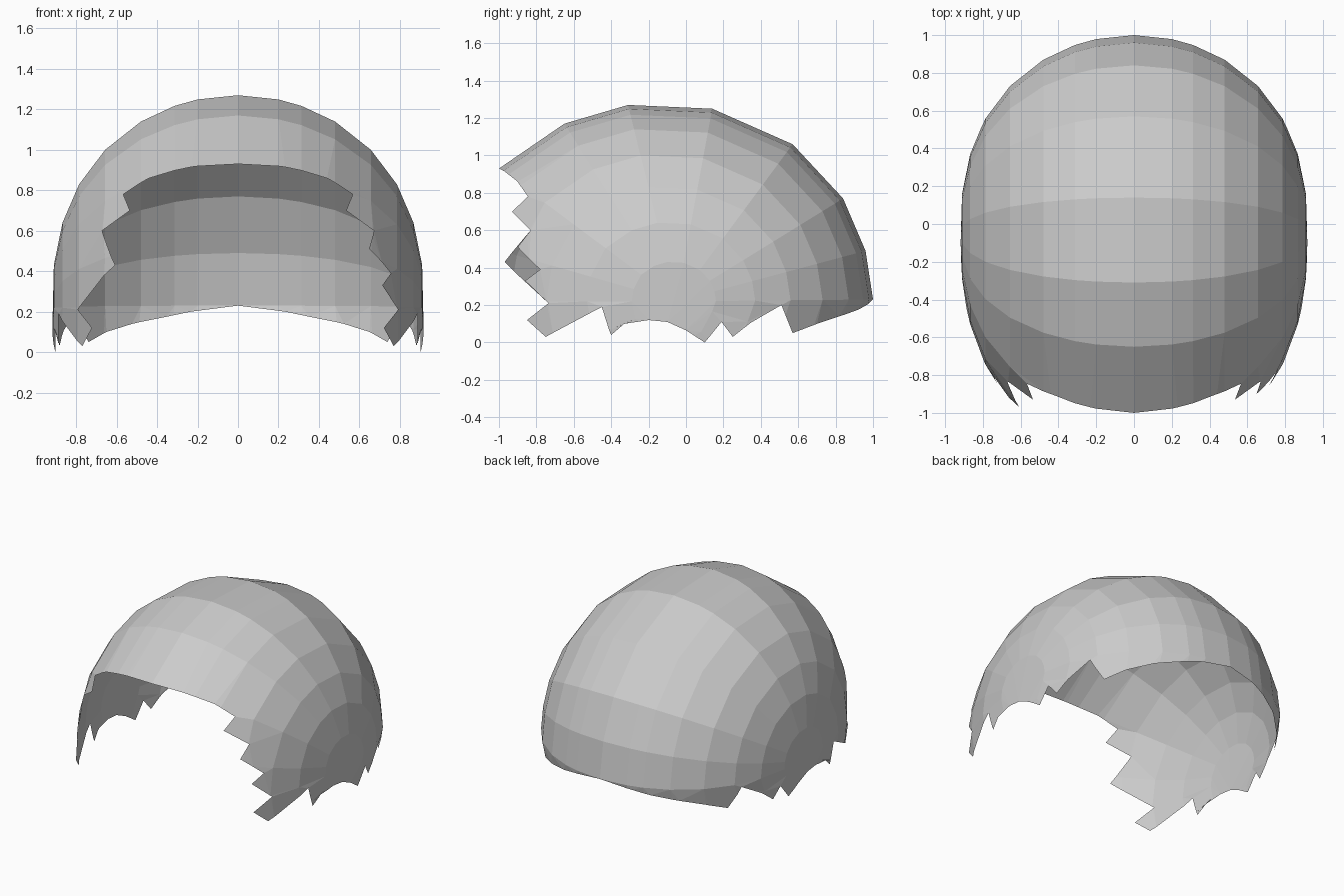
import bpy, bmesh
from math import atan2, hypot, sin, cos, asin, pi
from mathutils import Vector
from mathutils.geometry import delaunay_2d_cdt

if "Cube" in bpy.data.objects:
    bpy.data.objects.remove(bpy.data.objects["Cube"])

CY, CZ, HALF_W = -0.05, 0.22, 0.92   # side pole of the shell and its half width

# Centre-line profile (y, z) from nape over the crown to the forehead
profile = [(1.0, 0.23), (0.96, 0.49), (0.84, 0.77), (0.57, 1.06), (0.14, 1.25),
           (-0.31, 1.27), (-0.65, 1.17), (-1.0, 0.93)]
# Continuation of the profile under the shell, only guides the curvature
ghost = [(-1.2, 0.55), (-1.25, 0.22), (-1.15, -0.25), (-0.6, -0.75),
         (0.0, -0.88), (0.6, -0.6), (0.9, -0.05)]
# Ragged lower edge seen from the side, front to back
front = [(-0.97, 0.915), (-0.90, 0.86), (-0.845, 0.78), (-0.93, 0.70), (-0.83, 0.60)]
temple = {1: [(-0.90, 0.51), (-0.78, 0.39), (-0.86, 0.33)], -1: [(-0.97, 0.43)]}
lower = [(-0.735, 0.21), (-0.85, 0.12), (-0.75, 0.03), (-0.45, 0.19), (-0.40, 0.04),
         (-0.33, 0.10), (-0.20, 0.12), (-0.10, 0.11), (0.0, 0.065), (0.10, 0.0),
         (0.19, 0.11), (0.25, 0.03), (0.51, 0.20), (0.57, 0.05), (0.70, 0.10),
         (0.82, 0.14), (0.92, 0.175), (0.965, 0.20)]
rings = [0.2, 0.4, 0.58, 0.743, 0.876, 0.95, 0.98, 1.0]


def polar(p):
    a = atan2(p[1] - CZ, p[0] - CY) % (2 * pi)
    return a, hypot(p[0] - CY, p[1] - CZ)


rays = sorted(polar(p) for p in profile + ghost)


def radius(a):
    """Distance from the pole to the profile at an angle."""
    a %= 2 * pi
    ext = [(rays[-1][0] - 2 * pi, rays[-1][1])] + rays + [(rays[0][0] + 2 * pi, rays[0][1])]
    for (a0, r0), (a1, r1) in zip(ext, ext[1:]):
        if a0 <= a <= a1:
            return r0 + (r1 - r0) * (a - a0) / (a1 - a0)
    return rays[0][1]


def disk(a, t):
    """Unwrap to a flat disk so the crown does not fold."""
    q = asin(min(t, 1.0)) * 2 / pi
    return Vector((q * cos(a), q * sin(a)))


def flatten(p):
    a, r = polar(p)
    return disk(a, r / radius(a))


def wrap(v, side):
    a = atan2(v.y, v.x)
    t = sin(min(v.length, 1.0) * pi / 2)
    x = HALF_W * max(0.0, 1 - t ** 2.4) ** 0.5
    r = t * radius(a)
    return (side * x, CY + r * cos(a), CZ + r * sin(a))


def add_half(bm, side):
    outline = [flatten(p) for p in front + temple[side] + lower + profile]
    pts, n = list(outline), len(rays)
    base = len(pts)
    pts += [disk(a, t) for t in rings for a, _ in rays]
    edges = []
    for k in range(len(rings)):
        for i in range(n):
            edges.append((base + k * n + i, base + k * n + (i + 1) % n))
            if k:
                edges.append((base + (k - 1) * n + i, base + k * n + i))
    vs, _, tris, _, _, owners = delaunay_2d_cdt(
        pts, edges, [list(range(len(outline)))], 0, 1e-4)
    made = {}
    for tri, own in zip(tris, owners):
        if not own:
            continue
        for i in tri:
            if i not in made:
                made[i] = bm.verts.new(wrap(vs[i], side))
        bm.faces.new([made[i] for i in (tri if side > 0 else tri[::-1])])


# Both halves, welded along the crown
bm = bmesh.new()
add_half(bm, 1)
add_half(bm, -1)
bmesh.ops.remove_doubles(bm, verts=bm.verts, dist=0.003)
bmesh.ops.join_triangles(bm, faces=bm.faces, angle_face_threshold=0.35,
                         angle_shape_threshold=0.8)
mesh = bpy.data.meshes.new("hair_cap")
bm.to_mesh(mesh)
bm.free()
bpy.context.collection.objects.link(bpy.data.objects.new("hair_cap", mesh))
